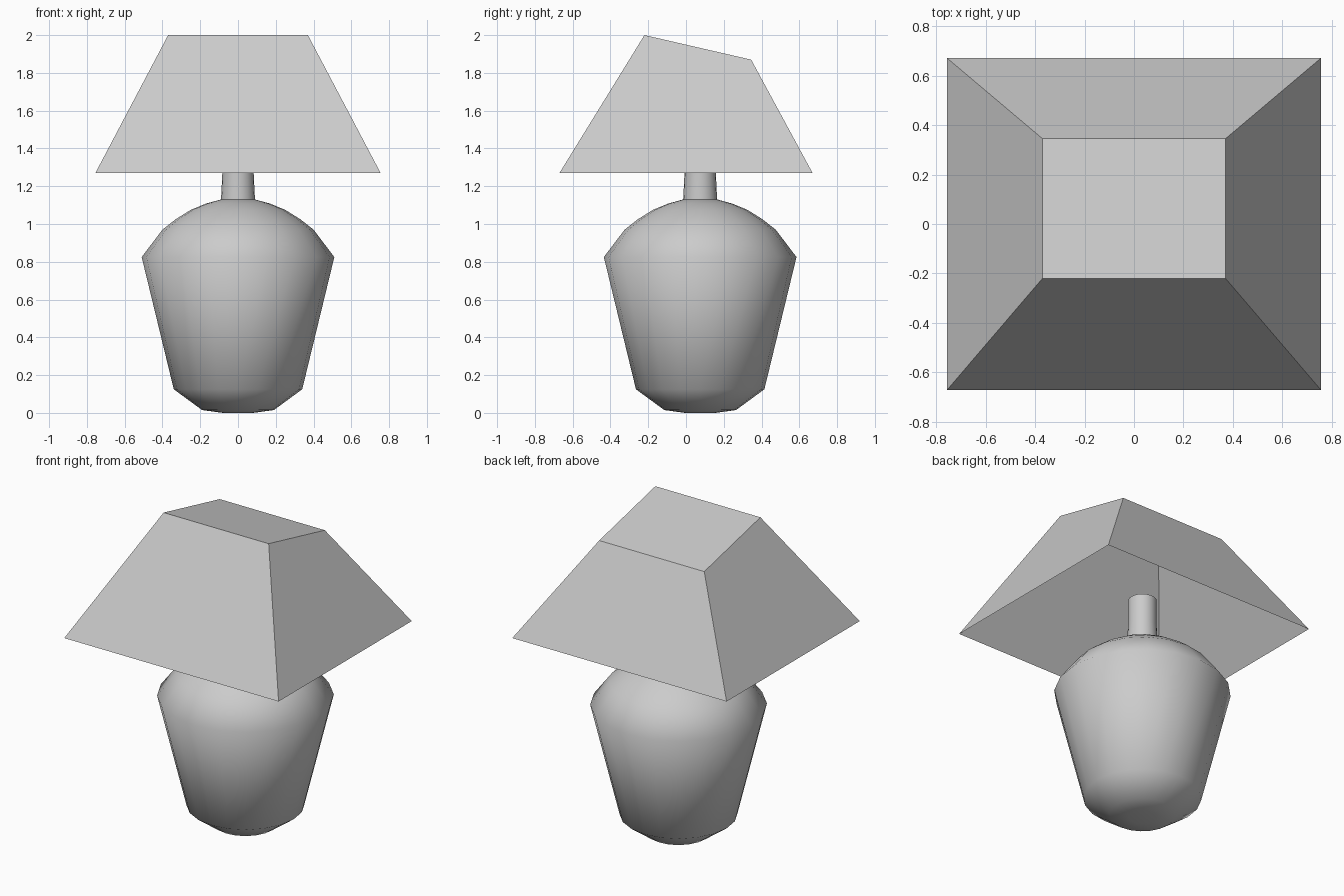
import bpy, bmesh
from math import sin, cos, pi, radians

if "Cube" in bpy.data.objects:
    bpy.data.objects.remove(bpy.data.objects["Cube"])

SIDES = 20
BASE_Y = 0.075  # the base sits slightly behind the shade centre


def make_object(name, bm):
    bmesh.ops.recalc_face_normals(bm, faces=bm.faces[:])
    mesh = bpy.data.meshes.new(name)
    bm.to_mesh(mesh)
    bm.free()
    obj = bpy.data.objects.new(name, mesh)
    bpy.context.collection.objects.link(obj)
    return obj


def lathe(name, profile):
    """Turn (radius, z) points around the base axis, capping both ends."""
    bm = bmesh.new()
    rings = [[bm.verts.new((r * cos(2 * pi * i / SIDES),
                            BASE_Y + r * sin(2 * pi * i / SIDES), z))
              for i in range(SIDES)] for r, z in profile]
    for low, high in zip(rings, rings[1:]):
        for i in range(SIDES):
            j = (i + 1) % SIDES
            bm.faces.new((low[i], low[j], high[j], high[i]))
    bm.faces.new(rings[0][::-1])
    bm.faces.new(rings[-1])
    obj = make_object(name, bm)
    bpy.ops.object.select_all(action='DESELECT')
    obj.select_set(True)
    bpy.context.view_layer.objects.active = obj
    bpy.ops.object.shade_smooth_by_angle(angle=radians(60))
    return obj


# Urn-shaped body with a domed shoulder
lathe("lamp_body", [(0.08, 0.0), (0.19, 0.015), (0.34, 0.125), (0.51, 0.825),
                    (0.40, 0.97), (0.33, 1.025), (0.25, 1.075),
                    (0.17, 1.108), (0.09, 1.13)])

# Short neck reaching up inside the shade
lathe("lamp_neck", [(0.09, 1.125), (0.083, 1.27), (0.083, 1.44)])

# Thin four-sided shade: slanted closed top, open bottom
bm = bmesh.new()
cube = bmesh.ops.create_cube(bm, size=2)
for v in cube["verts"]:
    x, y, z = v.co
    if z < 0:
        v.co = (0.755 * x, 0.67 * y, 1.27)
    else:
        v.co = (0.37 * x, 0.345 if y > 0 else -0.22, 1.87 if y > 0 else 2.0)
bm.normal_update()
bottom = [f for f in bm.faces if f.normal.z < -0.9]
bmesh.ops.delete(bm, geom=bottom, context='FACES_ONLY')
make_object("lamp_shade", bm)
